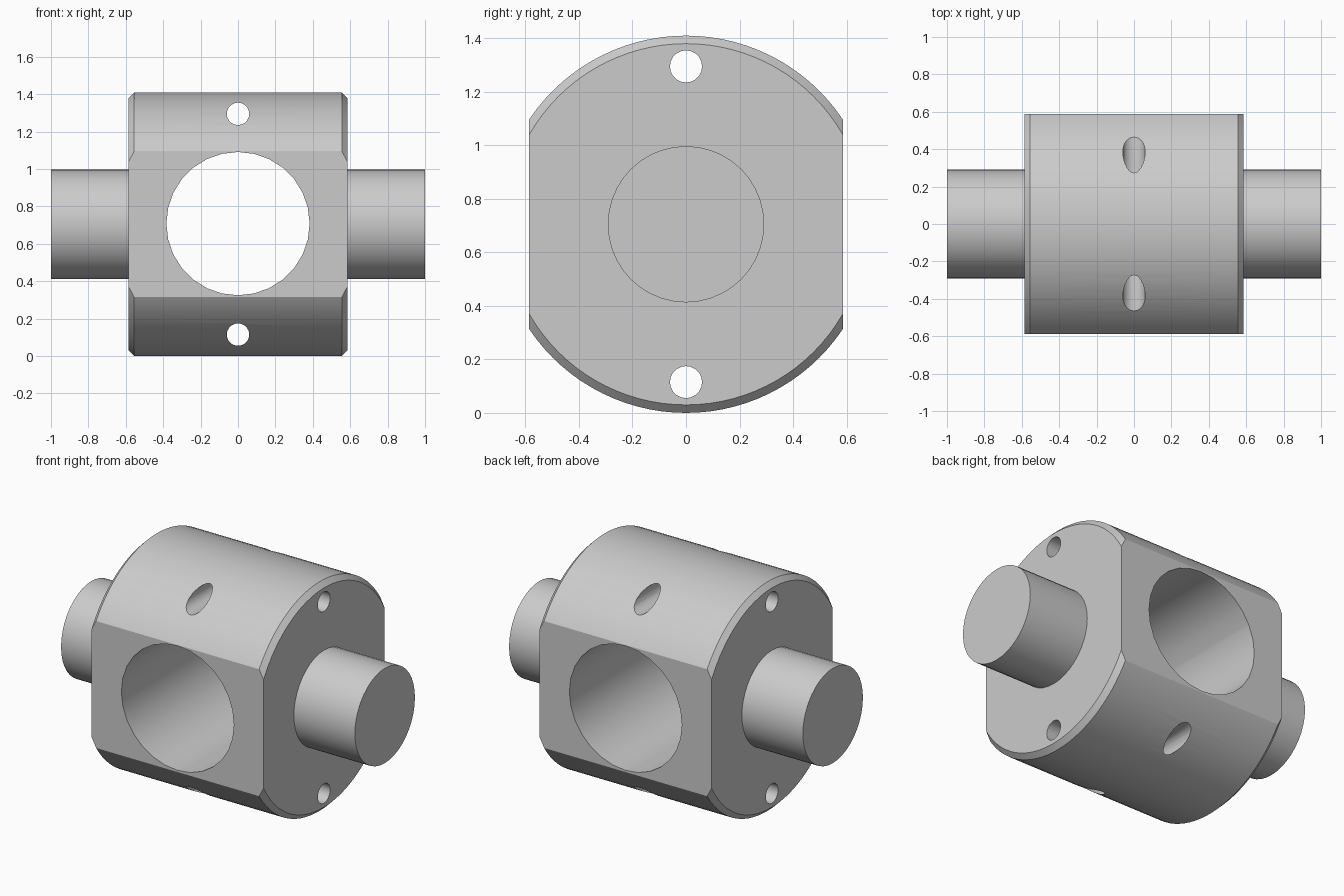
import bpy, bmesh, math
from mathutils import Matrix, Vector

cube = bpy.data.objects.get("Cube")
if cube:
    bpy.data.objects.remove(cube, do_unlink=True)

CZ = 0.705          # height of the main axis
FLAT = 0.587        # half depth between the flats
HALF = 0.585        # half length of the body

steel = bpy.data.materials.new("plain grey steel")
steel.use_nodes = True
GREY = (0.6, 0.6, 0.6, 1)
steel.diffuse_color = GREY
steel.node_tree.nodes["Principled BSDF"].inputs["Base Color"].default_value = GREY


def lathe(name, profile, axis, z, segments):
    """Closed solid from (position, radius) rings along the X or Y axis."""
    bm = bmesh.new()
    rings = []
    for pos, r in profile:
        ring = []
        for i in range(segments):
            a = 2 * math.pi * i / segments
            u, v = r * math.cos(a), r * math.sin(a)
            co = (pos, v, z + u) if axis == "X" else (v, pos, z + u)
            ring.append(bm.verts.new(co))
        rings.append(ring)
    for low, high in zip(rings, rings[1:]):
        for i in range(segments):
            j = (i + 1) % segments
            bm.faces.new((low[i], low[j], high[j], high[i]))
    bm.faces.new(rings[0])
    bm.faces.new(rings[-1])
    return finish(name, bm)


def finish(name, bm):
    bmesh.ops.recalc_face_normals(bm, faces=bm.faces)
    mesh = bpy.data.meshes.new(name)
    bm.to_mesh(mesh)
    bm.free()
    mesh.materials.append(steel)
    obj = bpy.data.objects.new(name, mesh)
    bpy.context.collection.objects.link(obj)
    return obj


def combine(target, tool, operation):
    """Apply a boolean and remove the helper."""
    tool.hide_render = True
    mod = target.modifiers.new(tool.name, "BOOLEAN")
    mod.operation, mod.solver, mod.object = operation, "EXACT", tool
    bpy.context.view_layer.objects.active = target
    bpy.ops.object.modifier_apply(modifier=mod.name)
    bpy.data.objects.remove(tool, do_unlink=True)


# Round body with chamfered ends
body = lathe("joint_body", [(-HALF, 0.675), (-HALF + 0.03, CZ),
                            (HALF - 0.03, CZ), (HALF, 0.675)], "X", CZ, 96)

# Flats on the front and back
bm = bmesh.new()
bmesh.ops.create_cube(bm, size=1, matrix=Matrix.Translation(Vector((0, 0, CZ)))
                      @ Matrix.Diagonal((3, 2 * FLAT, 3, 1)))
combine(body, finish("flats_block", bm), "INTERSECT")

# Trunnion pins on both ends
for side, name in ((1, "left_trunnion"), (-1, "right_trunnion")):
    pin = lathe(name, [(side * 0.5, 0.292), (side, 0.292)], "X", CZ, 40)
    combine(body, pin, "UNION")

# Large cross bore
combine(body, lathe("cross_bore", [(-1, 0.383), (1, 0.383)], "Y", CZ + 0.003, 28),
        "DIFFERENCE")

# Small holes above and below the axis, along both directions
for axis in "XY":
    for side in (-1, 1):
        hole = lathe("small_hole", [(-1, 0.06), (1, 0.06)], axis, CZ + side * 0.59, 20)
        combine(body, hole, "DIFFERENCE")

# Keep machined edges crisp
bpy.ops.object.select_all(action="DESELECT")
body.select_set(True)
bpy.context.view_layer.objects.active = body
bpy.ops.object.shade_smooth_by_angle(angle=math.radians(25))
